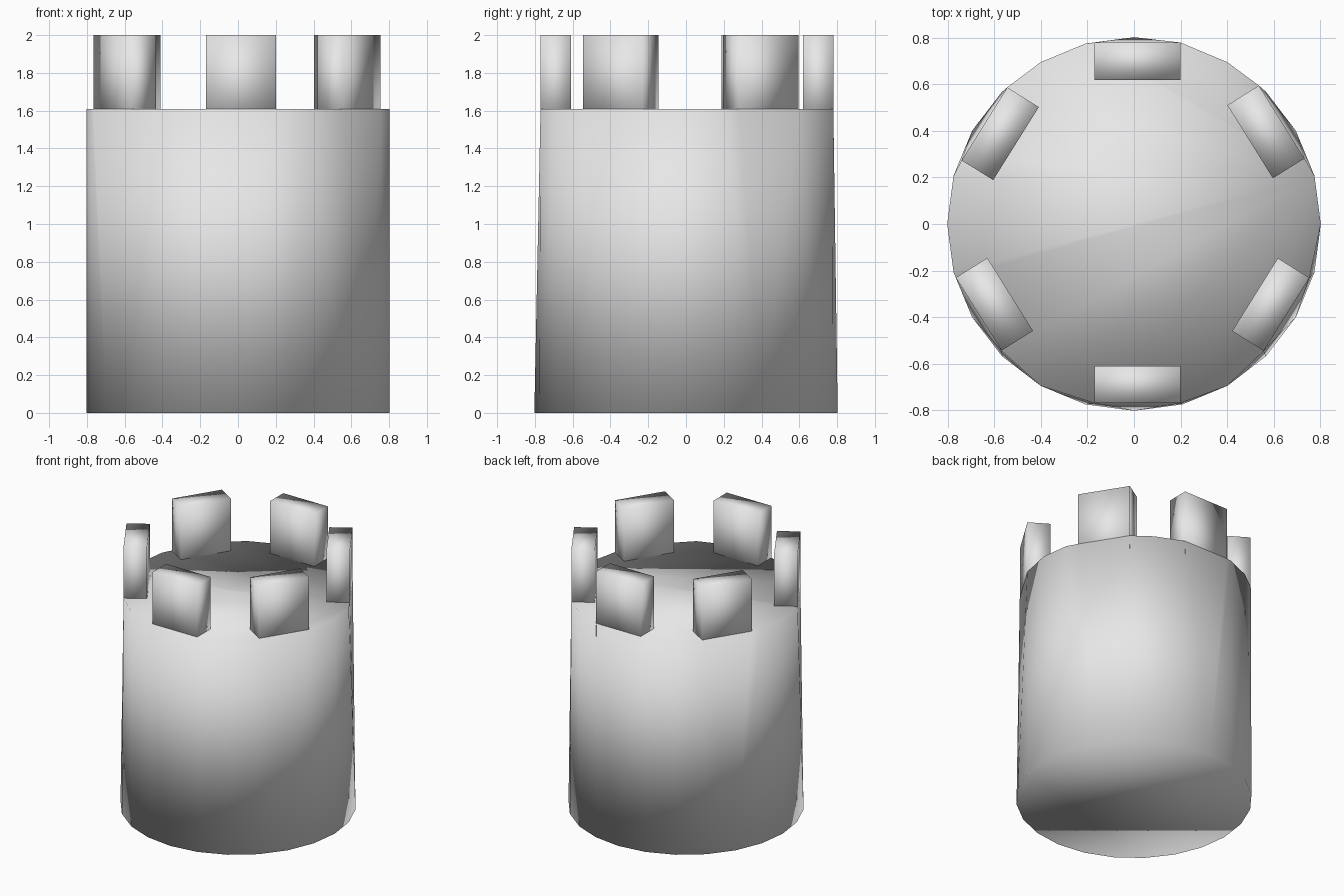
import bpy, bmesh, math
from mathutils import Vector

if "Cube" in bpy.data.objects:
    bpy.data.objects.remove(bpy.data.objects["Cube"])

TOP, RADIUS, SIDES = 1.61, 0.803, 24
LENGTH, DEPTH = 0.37, 0.16

stone = bpy.data.materials.new("light_grey_stone")
stone.diffuse_color = (0.8, 0.8, 0.8, 1)
stone.use_nodes = True
stone.node_tree.nodes["Principled BSDF"].inputs["Base Color"].default_value = stone.diffuse_color


def finish(bm, name):
    bmesh.ops.recalc_face_normals(bm, faces=bm.faces[:])
    for f in bm.faces:
        f.smooth = True
    me = bpy.data.meshes.new(name)
    bm.to_mesh(me)
    bm.free()
    me.materials.append(stone)
    ob = bpy.data.objects.new(name, me)
    bpy.context.collection.objects.link(ob)
    return ob


# Battlement blocks: name, centre x, centre y, outward direction in degrees
blocks = [
    ("back", 0.015, 0.70, 90),
    ("front", 0.015, -0.69, -90),
    ("back_left", -0.575, 0.388, 148),
    ("back_right", 0.567, 0.396, 32),
    ("front_left", -0.60, -0.345, -148),
    ("front_right", 0.588, -0.346, -32),
]

outer_corners, faces_out = [], []
for name, cx, cy, deg in blocks:
    a = math.radians(deg)
    out = Vector((math.cos(a), math.sin(a), 0))
    side = Vector((-out.y, out.x, 0))
    c = Vector((cx, cy, 0))
    bm = bmesh.new()
    bmesh.ops.create_cube(bm, size=1)
    for v in bm.verts:
        p = c + out * v.co.x * DEPTH + side * v.co.y * LENGTH
        v.co = (p.x, p.y, 2.0 if v.co.z > 0 else 1.51)
    finish(bm, "battlement_" + name)
    outer = c + out * DEPTH / 2
    outer_corners += [outer + side * LENGTH / 2, outer - side * LENGTH / 2]
    faces_out.append((out, out.dot(outer)))

# Tower body: round foot, rim flattened where the blocks stand
bm = bmesh.new()
for i in range(SIDES):
    a = 2 * math.pi * i / SIDES
    p = Vector((RADIUS * math.cos(a), RADIUS * math.sin(a), 0))
    bm.verts.new(p)
    if all(n.dot(p) <= d + 0.004 for n, d in faces_out):
        bm.verts.new(p + Vector((0, 0, TOP)))
for p in outer_corners:
    bm.verts.new((p.x, p.y, TOP))
res = bmesh.ops.convex_hull(bm, input=bm.verts[:])
loose = [v for v in bm.verts if not v.link_faces]
bmesh.ops.delete(bm, geom=loose, context='VERTS')
finish(bm, "tower_body")
